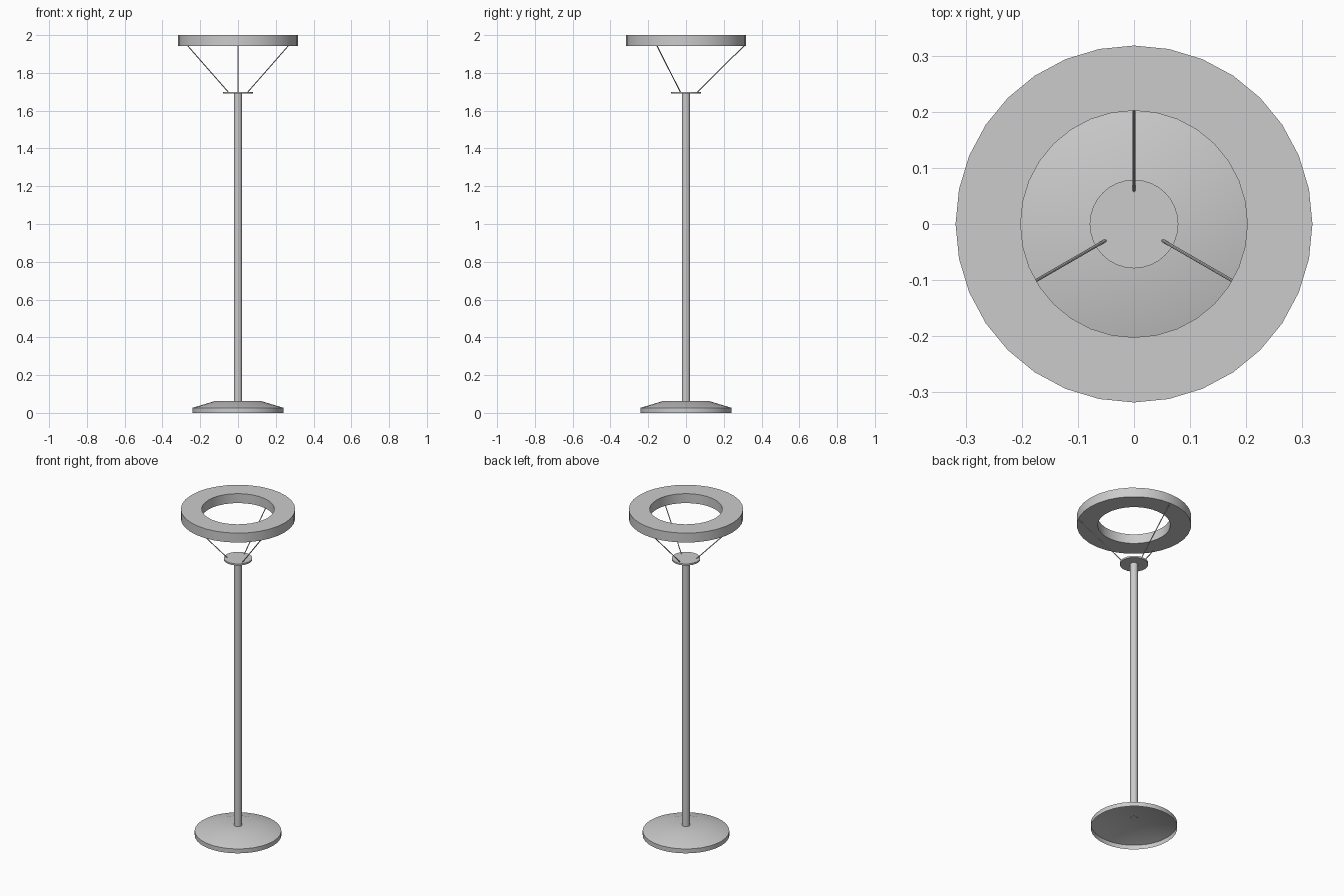
import bpy, math
from mathutils import Vector

cube = bpy.data.objects.get("Cube")
if cube:
    bpy.data.objects.remove(cube, do_unlink=True)

GREY = (0.6, 0.6, 0.6, 1)
metal = bpy.data.materials.new("light grey metal")
metal.use_nodes = True
metal.diffuse_color = GREY
metal.node_tree.nodes["Principled BSDF"].inputs["Base Color"].default_value = GREY


def finish(obj, name):
    obj.name = name
    obj.data.materials.clear()
    obj.data.materials.append(metal)
    bpy.ops.object.select_all(action='DESELECT')
    obj.select_set(True)
    bpy.context.view_layer.objects.active = obj
    bpy.ops.object.shade_smooth_by_angle(angle=math.radians(30))
    return obj


def lathe(name, profile, sides=32, closed=False, cap_end=False):
    """Revolve an (r, z) profile, listed bottom to top on the outside."""
    verts, faces = [], []
    for r, z in profile:
        for i in range(sides):
            a = math.tau * i / sides
            verts.append((r * math.cos(a), r * math.sin(a), z))
    n = len(profile)
    for k in range(n if closed else n - 1):
        lo, hi = k * sides, (k + 1) % n * sides
        for i in range(sides):
            j = (i + 1) % sides
            faces.append((lo + i, lo + j, hi + j, hi + i))
    if cap_end:
        faces.append([(n - 1) * sides + i for i in range(sides)])
    mesh = bpy.data.meshes.new(name)
    mesh.from_pydata(verts, [], faces)
    obj = bpy.data.objects.new(name, mesh)
    bpy.context.collection.objects.link(obj)
    return finish(obj, name)


def rod(name, start, end, radius, sides):
    start, end = Vector(start), Vector(end)
    axis = end - start
    bpy.ops.mesh.primitive_cylinder_add(vertices=sides, radius=radius, depth=axis.length,
                                        location=(start + end) / 2)
    obj = bpy.context.object
    obj.rotation_euler = axis.to_track_quat('Z', 'Y').to_euler()
    return finish(obj, name)


# Hollow foot, open underneath
lathe("base", [(0.241, 0), (0.241, 0.027), (0.124, 0.062)], cap_end=True)

# Pole and the small plate on top of it
rod("pole", (0, 0, 0.06), (0, 0, 1.692), 0.022, 32)
rod("top_plate", (0, 0, 1.69), (0, 0, 1.7), 0.079, 32)

# Ring-shaped lamp head
lathe("lamp_ring", [(0.202, 1.942), (0.318, 1.942), (0.318, 2), (0.202, 2)], closed=True)

# Three thin struts from plate to ring
for label, degrees in (("back", 90), ("right", 210), ("left", 330)):
    c, s = math.cos(math.radians(degrees)), math.sin(math.radians(degrees))
    rod(label + "_strut", (0.058 * c, 0.058 * s, 1.697),
        (0.309 * c, 0.309 * s, 1.945), 0.0028, 8)
